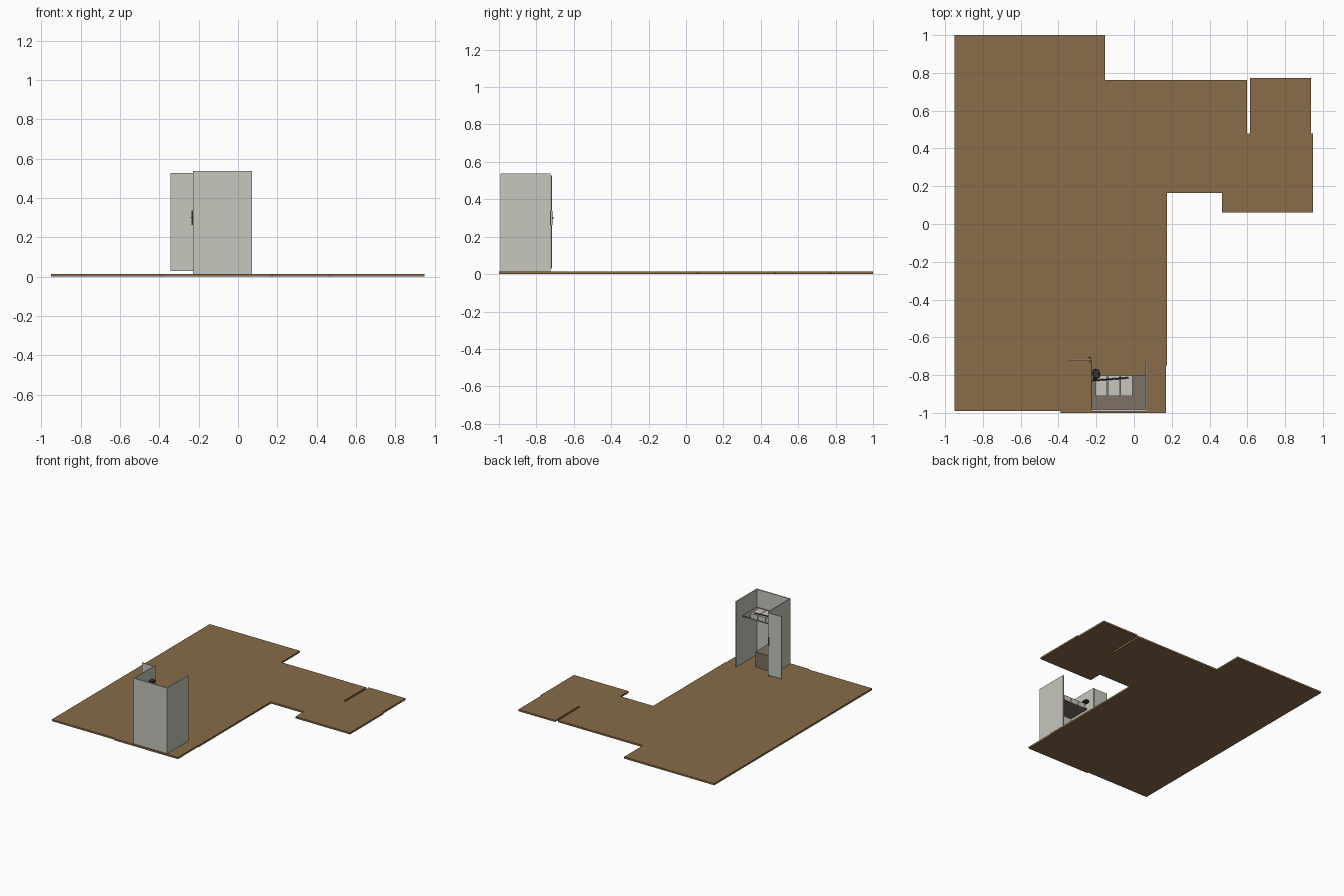
import bpy, bmesh, math
from mathutils import Vector

if "Cube" in bpy.data.objects:
    bpy.data.objects.remove(bpy.data.objects["Cube"])


def material(name, rgb):
    m = bpy.data.materials.new(name)
    m.diffuse_color = (*rgb, 1)
    m.use_nodes = True
    m.node_tree.nodes["Principled BSDF"].inputs["Base Color"].default_value = m.diffuse_color
    return m


WOOD = material("floor wood", (0.25, 0.15, 0.066))
WALL = material("pale grey panel", (0.57, 0.57, 0.51))
SHELF = material("grey brown wood", (0.21, 0.165, 0.125))
DARK = material("dark metal", (0.04, 0.035, 0.03))


def finish(name, bm, mat):
    bmesh.ops.recalc_face_normals(bm, faces=bm.faces)
    me = bpy.data.meshes.new(name)
    bm.to_mesh(me)
    bm.free()
    me.materials.append(mat)
    ob = bpy.data.objects.new(name, me)
    bpy.context.collection.objects.link(ob)
    return ob


def box(name, x, y, z, mat):
    bm = bmesh.new()
    bmesh.ops.create_cube(bm, size=1)
    for v in bm.verts:
        for i, (lo, hi) in enumerate((x, y, z)):
            v.co[i] = lo if v.co[i] < 0 else hi
    return finish(name, bm, mat)


def tube(name, points, radius, mat):
    cu = bpy.data.curves.new(name, 'CURVE')
    cu.dimensions = '3D'
    cu.bevel_depth = radius
    cu.bevel_resolution = 1
    cu.use_fill_caps = True
    sp = cu.splines.new('POLY')
    sp.points.add(len(points) - 1)
    for p, co in zip(sp.points, points):
        p.co = (*co, 1)
    cu.materials.append(mat)
    ob = bpy.data.objects.new(name, cu)
    bpy.context.collection.objects.link(ob)
    return ob


# Floor slab extruded from the room outline
outline = [(-0.95, -0.99), (-0.39, -0.99), (-0.39, -1.0), (0.17, -1.0), (0.17, -0.75),
           (0.175, -0.75), (0.175, 0.165), (0.465, 0.165), (0.465, 0.06), (0.947, 0.06),
           (0.947, 0.48), (0.938, 0.48), (0.938, 0.773), (0.613, 0.773), (0.613, 0.48),
           (0.597, 0.48), (0.597, 0.763), (-0.153, 0.763), (-0.153, 1.0), (-0.95, 1.0)]
bm = bmesh.new()
face = bm.faces.new([bm.verts.new((x, y, 0)) for x, y in outline])
top = bmesh.ops.extrude_face_region(bm, geom=[face])["geom"]
bmesh.ops.translate(bm, vec=(0, 0, 0.014),
                    verts=[g for g in top if isinstance(g, bmesh.types.BMVert)])
finish("floor", bm, WOOD)

# Closet walls, open at the top and towards the room
Z = (0.013, 0.537)
box("closet_back_wall", (-0.228, 0.07), (-0.992, -0.982), Z, WALL)
box("closet_left_wall", (-0.228, -0.222), (-0.982, -0.725), Z, WALL)
box("closet_right_wall", (0.062, 0.07), (-0.982, -0.725), Z, WALL)

# Open door with handles on both faces
box("closet_door", (-0.343, -0.224), (-0.723, -0.716), (0.03, 0.527), WALL)
for side, y, s in (("inner", -0.723, -1), ("outer", -0.716, 1)):
    ys = sorted((y, y + 0.003 * s))
    box("handle_plate_" + side, (-0.236, -0.229), ys, (0.263, 0.337), DARK)
    tube("handle_lever_" + side, [(-0.232, y, 0.3), (-0.232, y + 0.009 * s, 0.3),
                                  (-0.242, y + 0.009 * s, 0.3)], 0.0025, DARK)

# Upper shelf and low cabinet
box("shelf", (-0.222, 0.062), (-0.982, -0.802), (0.386, 0.396), SHELF)
box("low_cabinet", (-0.222, -0.05), (-0.982, -0.805), (0.014, 0.135), SHELF)

# Three pale boxes standing on the shelf
for i in range(3):
    x = -0.205 + i * 0.067
    box(f"storage_box_{i + 1}", (x, x + 0.063), (-0.91, -0.803), (0.396, 0.432), WALL)

# Stick with a hooked handle lying across the boxes
tube("stick", [(-0.222, -0.829, 0.437), (-0.03, -0.814, 0.437)], 0.004, DARK)
hook = [(-0.203 + 0.02 * math.cos(a), -0.795 + 0.024 * math.sin(a), 0.44)
        for a in [math.radians(-120 + 30 * k) for k in range(11)]]
tube("stick_hook", [(-0.213, -0.828, 0.438)] + hook, 0.005, DARK)
box("stick_grip", (-0.218, -0.188), (-0.812, -0.775), (0.432, 0.452), DARK)
